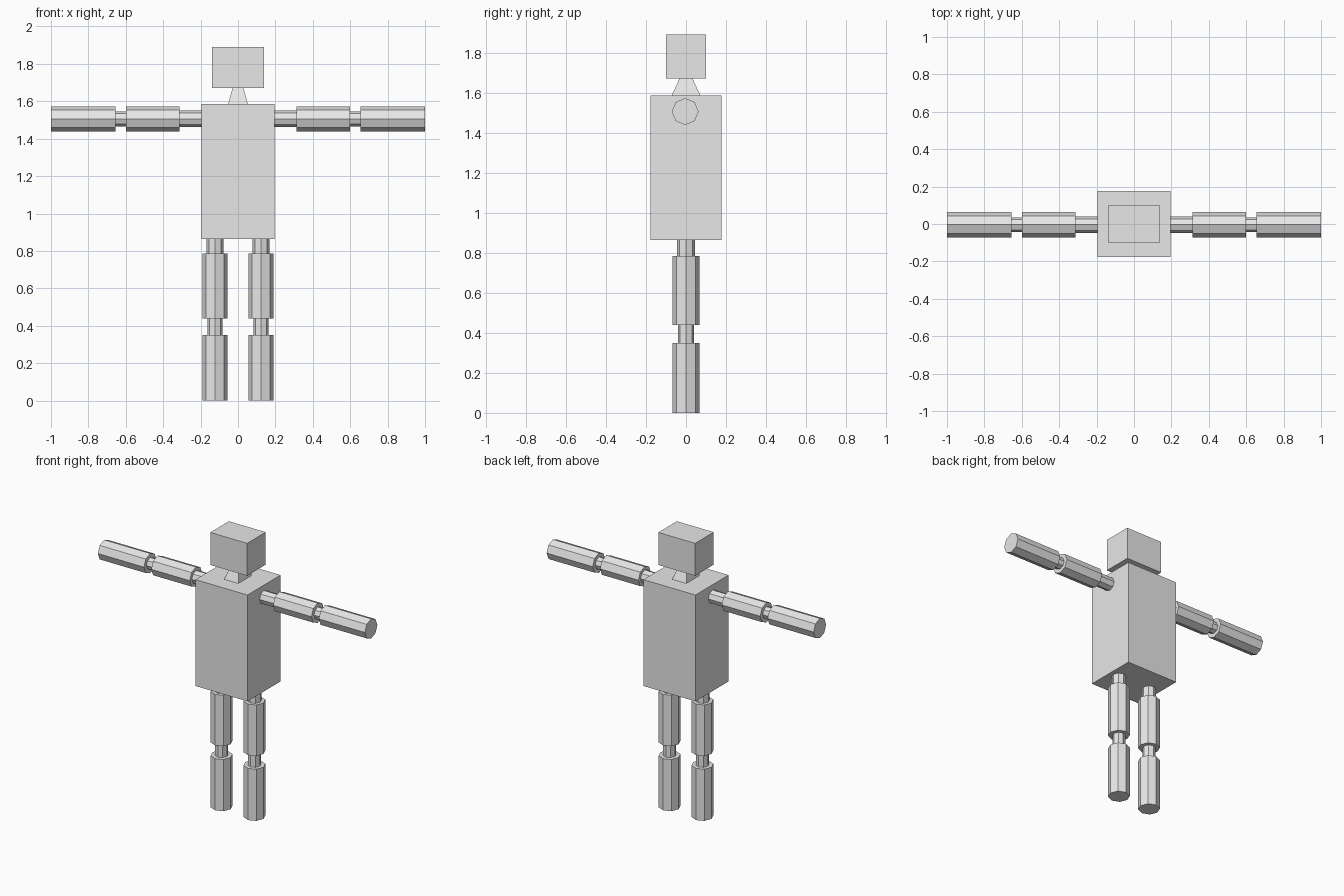
import bpy
import bmesh
from mathutils import Matrix, Vector

if "Cube" in bpy.data.objects:
    bpy.data.objects.remove(bpy.data.objects["Cube"])

grey = bpy.data.materials.new("plain grey")
grey.diffuse_color = (0.8, 0.8, 0.8, 1)
grey.use_nodes = True
grey.node_tree.nodes["Principled BSDF"].inputs["Base Color"].default_value = grey.diffuse_color


def finish(name, bm):
    mesh = bpy.data.meshes.new(name)
    bmesh.ops.recalc_face_normals(bm, faces=bm.faces)
    bm.to_mesh(mesh)
    bm.free()
    mesh.materials.append(grey)
    obj = bpy.data.objects.new(name, mesh)
    bpy.context.collection.objects.link(obj)


def block(name, bottom, top, z0, z1):
    """Box whose top may be smaller than its bottom (half sizes in x and y)."""
    bm = bmesh.new()
    bmesh.ops.create_cube(bm, size=2)
    for v in bm.verts:
        hx, hy = top if v.co.z > 0 else bottom
        v.co = (v.co.x * hx, v.co.y * hy, z1 if v.co.z > 0 else z0)
    finish(name, bm)


def rod(name, start, end, radius):
    """Eight-sided capped cylinder from start to end, corners on the axes."""
    start, end = Vector(start), Vector(end)
    axis = end - start
    turn = axis.to_track_quat('Z', 'Y').to_matrix().to_4x4()
    bm = bmesh.new()
    bmesh.ops.create_cone(bm, cap_ends=True, segments=8, radius1=radius,
                          radius2=radius, depth=axis.length,
                          matrix=Matrix.Translation((start + end) / 2) @ turn)
    finish(name, bm)


# Torso, neck and head
block("torso", (0.195, 0.177), (0.195, 0.177), 0.865, 1.585)
block("neck", (0.053, 0.072), (0.029, 0.033), 1.585, 1.67)
block("head", (0.138, 0.099), (0.138, 0.099), 1.67, 1.89)

# Limb segments: name, inner end, outer end, radius
ARM = [("shoulder", 0.19, 0.312, 0.044), ("upper_arm", 0.312, 0.6, 0.067),
       ("elbow", 0.6, 0.655, 0.04), ("forearm", 0.655, 1.0, 0.067)]
LEG = [("hip", 0.87, 0.785, 0.045), ("thigh", 0.785, 0.44, 0.068),
       ("knee", 0.44, 0.35, 0.041), ("shin", 0.35, 0.0, 0.068)]

for side, s in (("left", -1), ("right", 1)):
    for part, a, b, r in ARM:
        rod(f"{side}_{part}", (s * a, -0.004, 1.506), (s * b, -0.004, 1.506), r)
    for part, a, b, r in LEG:
        rod(f"{side}_{part}", (s * 0.123, 0, a), (s * 0.123, 0, b), r)
